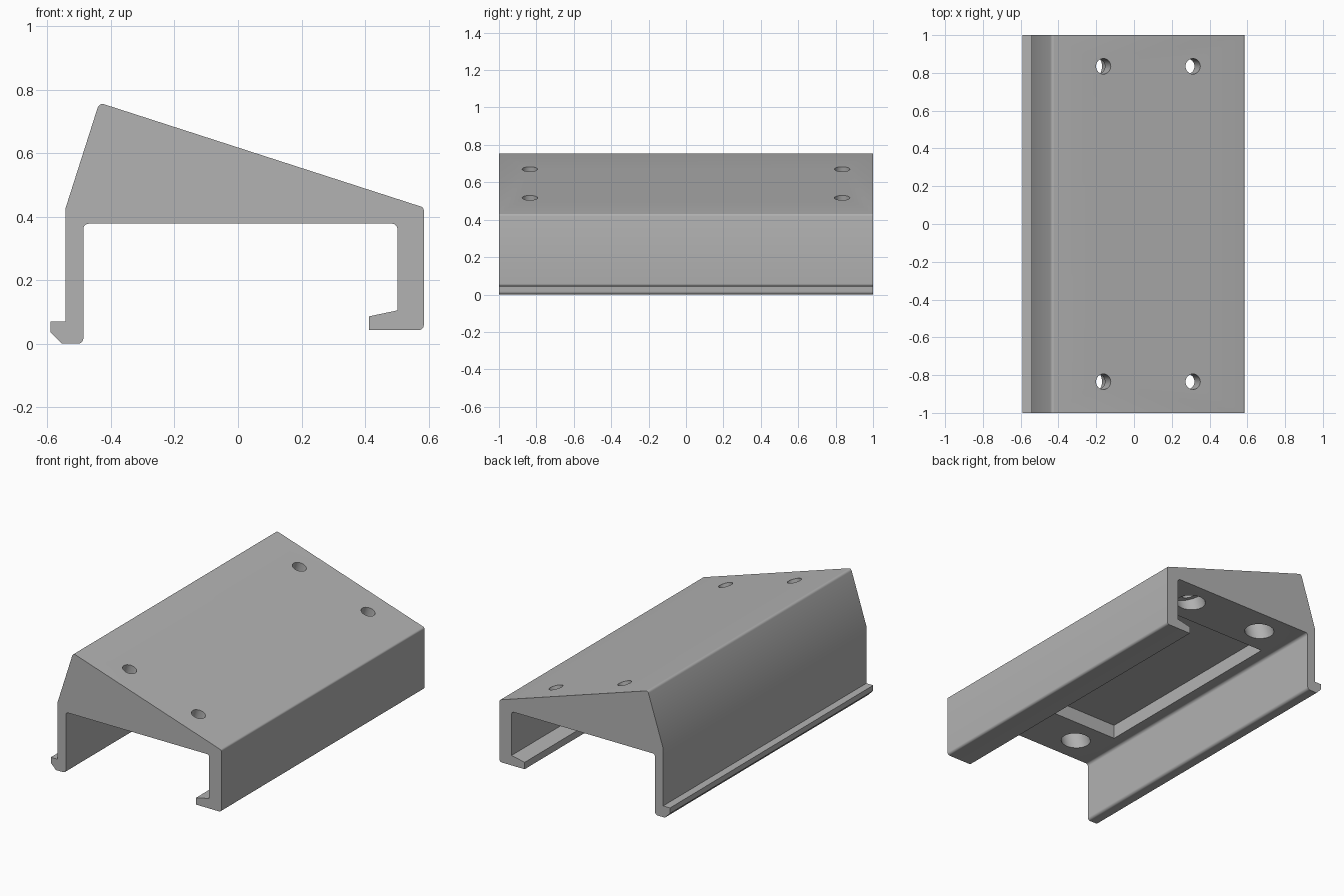
import bpy, bmesh, math
from mathutils import Vector, Matrix

if "Cube" in bpy.data.objects:
    bpy.data.objects.remove(bpy.data.objects["Cube"])

grey = bpy.data.materials.new("mid grey")
grey.diffuse_color = (0.45, 0.45, 0.45, 1)
grey.use_nodes = True
grey.node_tree.nodes["Principled BSDF"].inputs["Base Color"].default_value = grey.diffuse_color

# Cross-section corners: x, z, fillet radius
PROFILE = [
    (-0.59, 0.07, 0), (-0.59, 0.036, 0), (-0.555, 0, 0.005), (-0.487, 0, 0.017),
    (-0.487, 0.378, 0.017), (0.502, 0.378, 0.017), (0.502, 0.105, 0),
    (0.412, 0.086, 0), (0.412, 0.043, 0), (0.585, 0.043, 0.015),
    (0.585, 0.429, 0.012), (-0.437, 0.759, 0.016), (-0.543, 0.427, 0),
    (-0.543, 0.07, 0),
]


def filleted(corners, steps=5):
    """Replace each rounded corner by a short arc."""
    out = []
    for i, (x, z, r) in enumerate(corners):
        p = Vector((x, z))
        if r == 0:
            out.append(p)
            continue
        a = (Vector(corners[i - 1][:2]) - p).normalized()
        b = (Vector(corners[(i + 1) % len(corners)][:2]) - p).normalized()
        half = a.angle(b) / 2
        centre = p + (a + b).normalized() * r / math.sin(half)
        start = p + a * r / math.tan(half) - centre
        end = p + b * r / math.tan(half) - centre
        turn = start.angle_signed(end)
        for k in range(steps + 1):
            out.append(centre + Matrix.Rotation(-turn * k / steps, 2) @ start)
    return out


def new_object(name, bm):
    bmesh.ops.recalc_face_normals(bm, faces=bm.faces)
    mesh = bpy.data.meshes.new(name)
    bm.to_mesh(mesh)
    bm.free()
    mesh.materials.append(grey)
    obj = bpy.data.objects.new(name, mesh)
    bpy.context.collection.objects.link(obj)
    return obj


# Wedge body with clip legs, extruded along y
bm = bmesh.new()
face = bm.faces.new([bm.verts.new((p.x, -1, p.y)) for p in filleted(PROFILE)])
ext = bmesh.ops.extrude_face_region(bm, geom=[face])
bmesh.ops.translate(bm, vec=(0, 2, 0),
                    verts=[v for v in ext["geom"] if isinstance(v, bmesh.types.BMVert)])
body = new_object("wedge_bracket", bm)


def cut(bm):
    cutter = new_object("cutter", bm)
    cutter.hide_render = True
    mod = body.modifiers.new("cut", "BOOLEAN")
    mod.operation = "DIFFERENCE"
    mod.solver = "EXACT"
    mod.object = cutter
    bpy.context.view_layer.objects.active = body
    bpy.ops.object.modifier_apply(modifier=mod.name)
    bpy.data.objects.remove(cutter)


# Screw holes square to the sloping top, counterbored from below
slope = math.atan2(0.759 - 0.429, 0.585 + 0.437)
normal = Vector((math.sin(slope), 0, math.cos(slope)))
for x in (-0.162, 0.312):
    for y in (-0.835, 0.835):
        top = Vector((x, y, 0.429 + (0.585 - x) * math.tan(slope)))
        for radius, high, low in ((0.041, 0.1, -0.4), (0.083, -0.1, -0.4)):
            bm = bmesh.new()
            place = (Matrix.Translation(top + normal * (high + low) / 2)
                     @ Matrix.Rotation(slope, 4, "Y"))
            bmesh.ops.create_cone(bm, cap_ends=True, segments=40, radius1=radius,
                                  radius2=radius, depth=high - low, matrix=place)
            cut(bm)

# Shallow rectangular pocket in the underside
bm = bmesh.new()
x0, x1, z0, z1 = -0.41, 0.35, 0.25, 0.465
bmesh.ops.create_cube(bm, size=1, matrix=Matrix.Translation(((x0 + x1) / 2, 0, (z0 + z1) / 2))
                      @ Matrix.Diagonal((x1 - x0, 1.34, z1 - z0, 1)))
cut(bm)

# Smooth rounded edges, keep the rest sharp
bpy.ops.object.select_all(action="DESELECT")
body.select_set(True)
bpy.context.view_layer.objects.active = body
bpy.ops.object.shade_smooth_by_angle(angle=math.radians(30))
